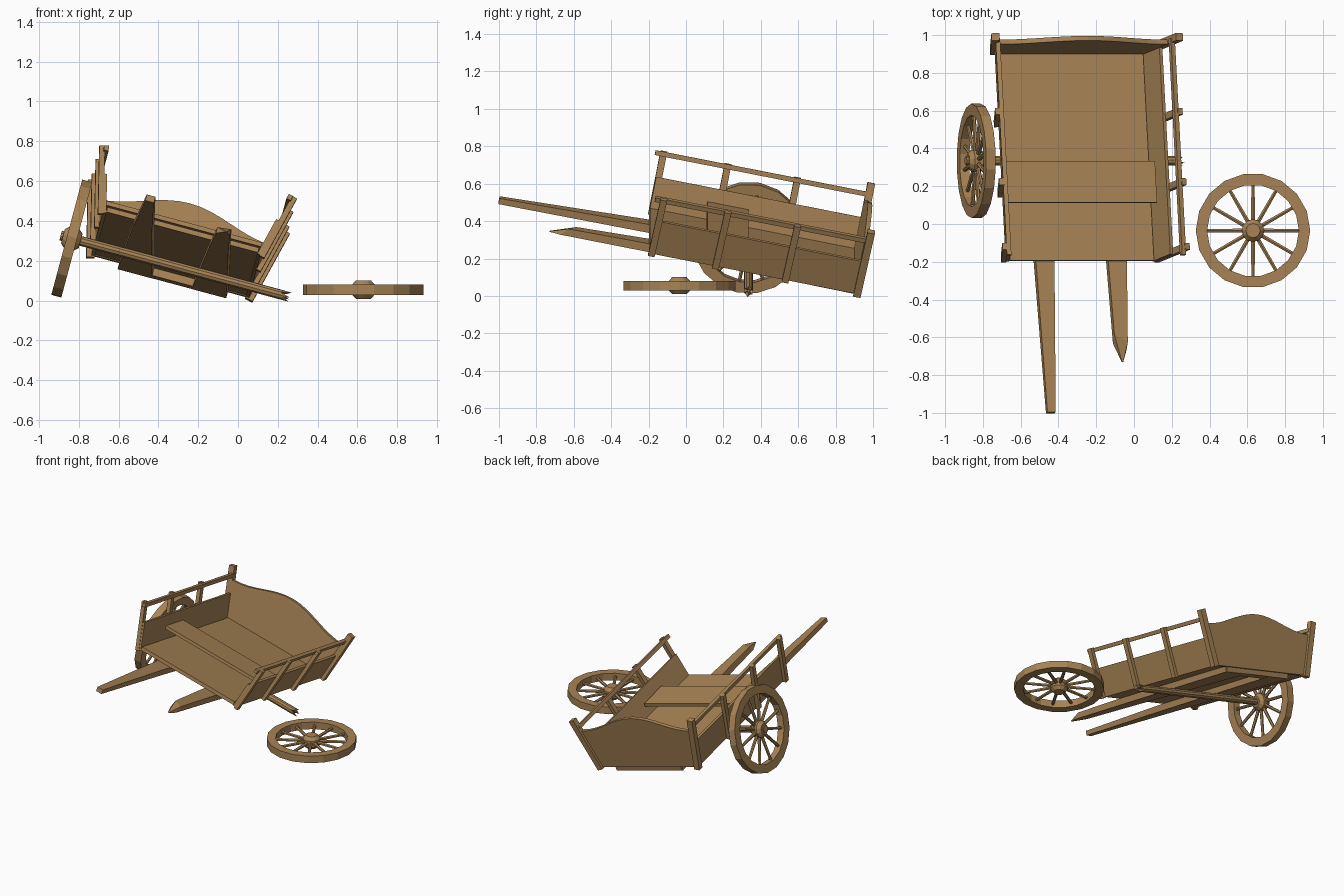
import bpy, bmesh, math, random
from mathutils import Matrix, Vector

if "Cube" in bpy.data.objects:
    bpy.data.objects.remove(bpy.data.objects["Cube"])

random.seed(3)
wood = bpy.data.materials.new("brown wood")
wood.diffuse_color = (0.39, 0.23, 0.092, 1)
wood.use_nodes = True
wood.node_tree.nodes["Principled BSDF"].inputs["Base Color"].default_value = wood.diffuse_color

# Cart frame: origin on the axle, rolled to the right and pitched to the back
CART = (Matrix.Translation((-0.326, 0.334, 0.175))
        @ Matrix.Rotation(math.radians(15), 4, 'Y')
        @ Matrix.Rotation(math.radians(-11.5), 4, 'X'))


def finish(name, bm, mat):
    bmesh.ops.recalc_face_normals(bm, faces=bm.faces)
    me = bpy.data.meshes.new(name)
    bm.to_mesh(me)
    bm.free()
    me.materials.append(wood)
    ob = bpy.data.objects.new(name, me)
    ob.matrix_world = mat
    bpy.context.collection.objects.link(ob)
    return ob


def loft(bm, rings, closed=False):
    """Skin equal-length point rings; cap the ends unless closed."""
    vs = [[bm.verts.new(p) for p in r] for r in rings]
    n = len(vs[0])
    pairs = list(zip(vs, vs[1:])) + ([(vs[-1], vs[0])] if closed else [])
    for a, b in pairs:
        for i in range(n):
            j = (i + 1) % n
            bm.faces.new((a[i], a[j], b[j], b[i]))
    if not closed:
        bm.faces.new(vs[0])
        bm.faces.new(vs[-1])


def rect(y, x0, x1, z0, z1):
    return [(x0, y, z0), (x1, y, z0), (x1, y, z1), (x0, y, z1)]


def box(name, x, y, z, mat=CART):
    bm = bmesh.new()
    loft(bm, [rect(y[0], *x, *z), rect(y[1], *x, *z)])
    return finish(name, bm, mat)


def circle(r, z, n, turn=0.0):
    return [(r * math.cos(2 * math.pi * i / n + turn),
             r * math.sin(2 * math.pi * i / n + turn), z) for i in range(n)]


def wheel(name, mat):
    # rim
    bm = bmesh.new()
    loft(bm, [circle(0.303, -0.026, 18), circle(0.303, 0.026, 18),
              circle(0.243, 0.026, 18), circle(0.243, -0.026, 18)], closed=True)
    finish(name + "_rim", bm, mat)
    # hub
    bm = bmesh.new()
    loft(bm, [circle(r, z, 12) for r, z in
              [(0.038, -0.046), (0.06, -0.022), (0.06, 0.022), (0.038, 0.046)]])
    finish(name + "_hub", bm, mat)
    # spokes
    bm = bmesh.new()
    for k in range(12):
        m = Matrix.Rotation(k * math.pi / 6, 4, 'Z') @ Matrix.Rotation(math.pi / 2, 4, 'Y')
        loft(bm, [[m @ Vector(p) for p in circle(r, d, 6)]
                  for r, d in [(0.012, 0.045), (0.010, 0.25)]])
    finish(name + "_spokes", bm, mat)


# Wheels: one on the axle, one fallen flat on the ground
wheel("left_wheel", CART @ Matrix.Translation((-0.527, 0, 0)) @ Matrix.Rotation(math.pi / 2, 4, 'Y'))
wheel("fallen_wheel", Matrix.Translation((0.63, -0.035, 0.055)))

# Axle with a splintered right end
bm = bmesh.new()
end = [(x, y, z - (0.045 if i % 2 else 0.0) - random.uniform(0, 0.012))
       for i, (x, y, z) in enumerate(circle(0.025, 0.61, 10))]
core = [(x * 0.25, y * 0.25, 0.57) for x, y, z in end]
loft(bm, [circle(0.025, -0.585, 10), circle(0.025, 0.55, 10), end, core])
finish("axle", bm, CART @ Matrix.Rotation(math.pi / 2, 4, 'Y'))

# Tapered shafts running under the floor; the right one is snapped
bm = bmesh.new()
loft(bm, [rect(0.57, -0.265, -0.085, 0.025, 0.066),
          rect(-0.55, -0.247, -0.145, 0.02, 0.066),
          rect(-1.366, -0.22, -0.175, 0.008, 0.04)])
finish("left_shaft", bm, CART)
bm = bmesh.new()
loft(bm, [rect(0.57, 0.12, 0.30, 0.025, 0.066),
          rect(-0.55, 0.15, 0.252, 0.02, 0.066),
          [(0.165, -0.99, 0.016), (0.236, -1.03, 0.016), (0.236, -0.99, 0.056), (0.165, -0.95, 0.056)],
          [(0.208, -1.09, 0.015), (0.216, -1.09, 0.015), (0.216, -1.087, 0.019), (0.208, -1.087, 0.019)]])
finish("broken_shaft", bm, CART)
box("rear_crossbeam", (-0.26, 0.295), (0.5, 0.572), (0.026, 0.066))

# Floor and seat plank
box("floor", (-0.394, 0.394), (-0.555, 0.565), (0.065, 0.09))
box("seat_plank", (-0.42, 0.403), (-0.26, -0.036), (0.158, 0.18))

# Tailboard with a humped top edge
bm = bmesh.new()
top = [(u, 0.345 + 0.05 * (1 + math.cos(math.pi * u / 0.46)))
       for u in [0.46 - 0.92 * i / 16 for i in range(17)]]
outline = [(-0.394, 0.06), (0.394, 0.06)] + top
loft(bm, [[(u, v, w) for u, w in outline] for v in (0.56, 0.585)])
finish("tailboard", bm, CART)

# Flared sides: panel, posts and top rail
for side, s in (("left", -1), ("right", 1)):
    frame = (CART @ Matrix.Translation((s * 0.394, 0, 0.065))
             @ Matrix.Rotation(s * math.radians(13.5), 4, 'Y'))

    def part(name, t, v, h):
        box(side + "_" + name, sorted((s * t[0], s * t[1])), v, h, frame)

    part("side_panel", (0, 0.018), (-0.555, 0.58), (-0.005, 0.195))
    part("top_rail", (-0.004, 0.02), (-0.585, 0.585), (0.308, 0.334))
    for i, v in enumerate((-0.54, -0.19, 0.19)):
        part("post_%d" % (i + 1), (0.014, 0.042), (v - 0.018, v + 0.018), (-0.01, 0.338))
    part("corner_post", (0.0, 0.042), (0.562, 0.602), (-0.012, 0.385))
